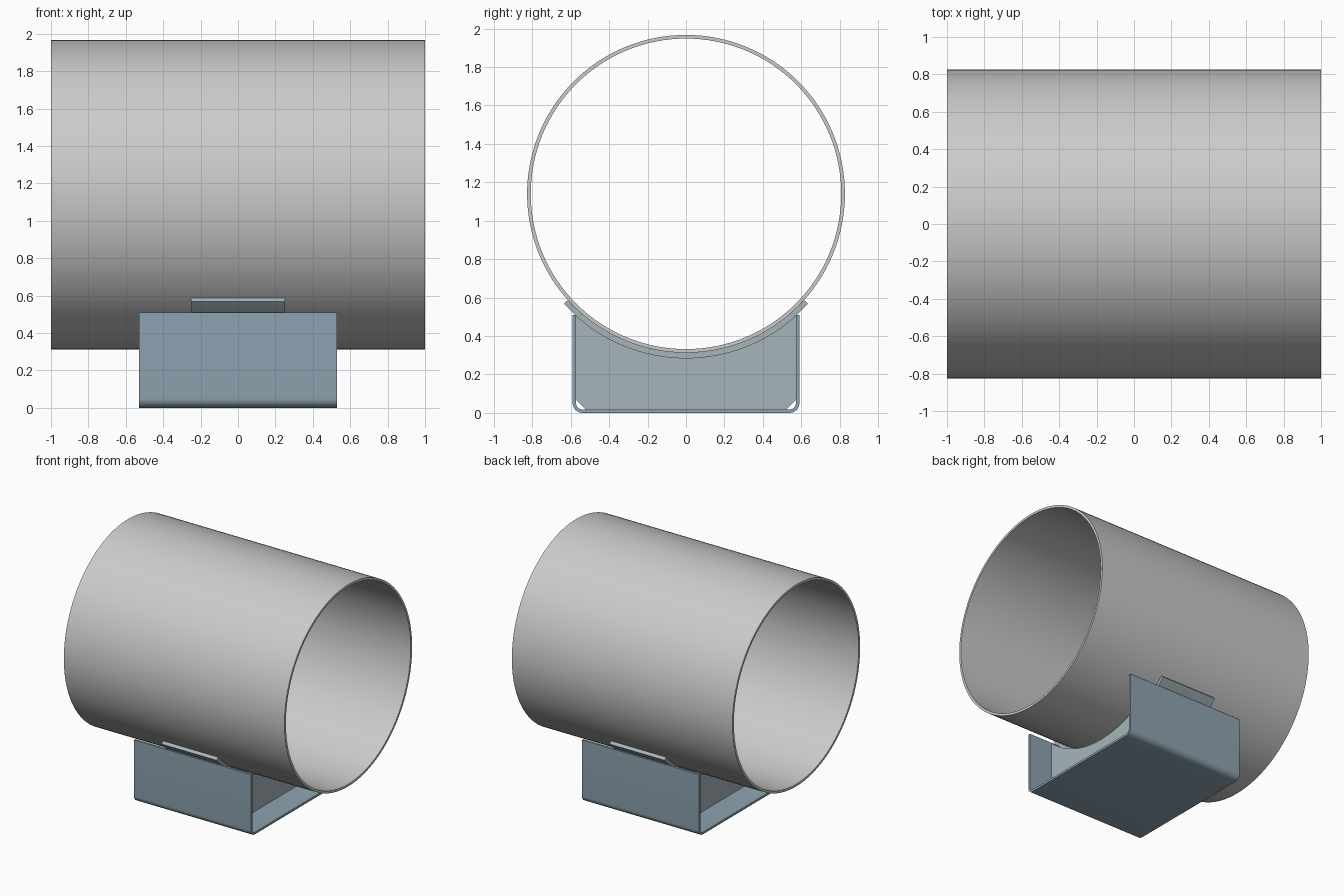
import bpy, bmesh
from math import sin, cos, asin, radians, pi

if "Cube" in bpy.data.objects:
    bpy.data.objects.remove(bpy.data.objects["Cube"])

AXIS_Z = 1.14          # pipe axis height
R_OUT, R_IN, R_PAD = 0.827, 0.808, 0.854
WALL = 0.018           # channel plate thickness


def material(name, rgb):
    m = bpy.data.materials.new(name)
    m.diffuse_color = (*rgb, 1)
    m.use_nodes = True
    m.node_tree.nodes["Principled BSDF"].inputs["Base Color"].default_value = m.diffuse_color
    return m


steel = material("blue_steel", (0.27, 0.37, 0.44))
plate = material("plate_steel", (0.39, 0.46, 0.50))


def arc(r, a0, a1, n, cy=0.0, cz=AXIS_Z):
    """Points (y, z) on an arc; angle 0 points straight down."""
    steps = [a0 + (a1 - a0) * i / n for i in range(n + 1)]
    return [(cy + r * sin(a), cz - r * cos(a)) for a in steps]


def band(outer, inner):
    """Quads filling the strip between two matching paths."""
    return [[outer[i], outer[i + 1], inner[i + 1], inner[i]]
            for i in range(len(outer) - 1)]


def extrude(name, polys, x0, x1, mat=None):
    bm = bmesh.new()
    for poly in polys:
        bm.faces.new([bm.verts.new((x0, y, z)) for y, z in poly])
    bmesh.ops.remove_doubles(bm, verts=bm.verts, dist=1e-5)
    ext = bmesh.ops.extrude_face_region(bm, geom=bm.faces[:], use_keep_orig=True)
    moved = [g for g in ext["geom"] if isinstance(g, bmesh.types.BMVert)]
    bmesh.ops.translate(bm, verts=moved, vec=(x1 - x0, 0, 0))
    bmesh.ops.recalc_face_normals(bm, faces=bm.faces)
    me = bpy.data.meshes.new(name)
    bm.to_mesh(me)
    bm.free()
    ob = bpy.data.objects.new(name, me)
    bpy.context.collection.objects.link(ob)
    if mat:
        me.materials.append(mat)
    bpy.ops.object.select_all(action='DESELECT')
    ob.select_set(True)
    bpy.context.view_layer.objects.active = ob
    bpy.ops.object.shade_smooth_by_angle(angle=radians(30))
    return ob


# Pipe
extrude("pipe", band(arc(R_OUT, 0, 2 * pi, 128), arc(R_IN, 0, 2 * pi, 128)), -1, 1)

# Curved wear pad under the pipe
a = radians(48)
extrude("wear_pad", band(arc(R_PAD, -a, a, 40), arc(R_OUT, -a, a, 40)),
        -0.25, 0.25, plate)


# Bent U-shaped base channel
def channel_path(half, r):
    left = [(-half, 0.51)] + arc(r, -pi / 2, 0, 8, -0.54, 0.05)
    return left + [(-y, z) for y, z in reversed(left)]


extrude("base_channel", band(channel_path(0.59, 0.05),
                             channel_path(0.59 - WALL, 0.05 - WALL)),
        -0.53, 0.53, steel)

# Cross ribs with clipped lower corners and a curved seat
w = 0.59 - WALL
b = asin(w / R_PAD)
rib = [(-w + 0.05, WALL), (w - 0.05, WALL), (w, WALL + 0.05)] + arc(R_PAD, b, -b, 40) \
    + [(-w, WALL + 0.05)]
for side, x in (("left", -0.31), ("right", 0.31)):
    extrude(f"{side}_rib", [rib], x - 0.01, x + 0.01, plate)
